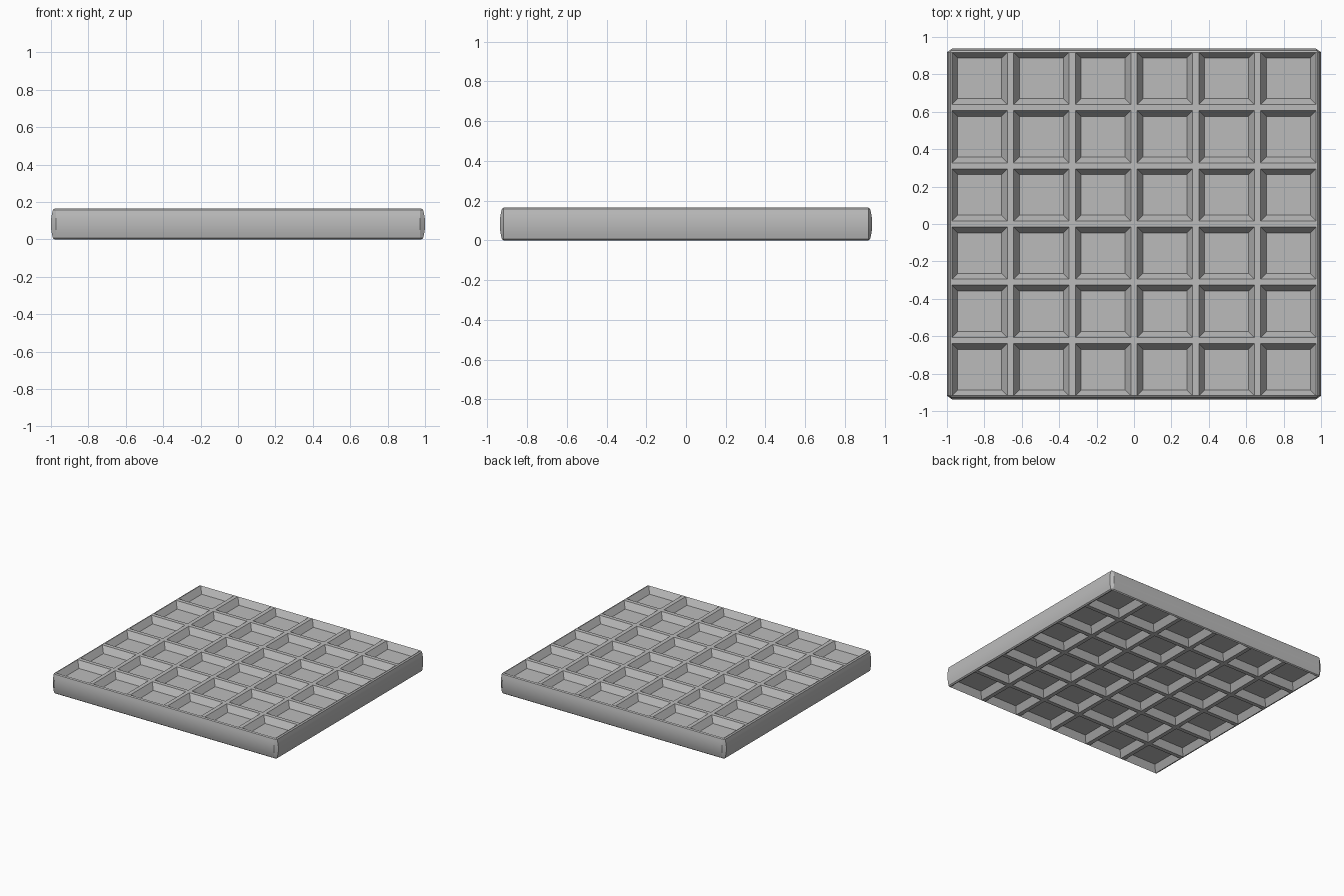
import bpy
import bmesh
import math

if "Cube" in bpy.data.objects:
    bpy.data.objects.remove(bpy.data.objects["Cube"], do_unlink=True)

COLS = 6
HEIGHT = 0.165
HALF_X, HALF_Y = 1.0, 0.937          # widest outline
EDGE_X, EDGE_Y = 0.974, 0.918        # outer edges of the pocket grid
RIDGE_X, RIDGE_Y = 0.033, 0.032      # ridges between pockets
POCKET_INSET, POCKET_DEPTH = 0.031, 0.05
# Rounded rim as (inset from outline, height), lower half mirrored to upper half
LOWER = [(0.019, 0.0), (0.010, 0.007), (0.005, 0.03), (0.0, 0.06)]
PROFILE = LOWER + [(i, HEIGHT - z) for i, z in reversed(LOWER)]


def breaks(edge, ridge):
    """Start and end of every pocket along one axis."""
    width = (2 * edge - (COLS - 1) * ridge) / COLS
    out = []
    for k in range(COLS):
        start = -edge + k * (width + ridge)
        out += [start, start + width]
    return out


xs, ys = breaks(EDGE_X, RIDGE_X), breaks(EDGE_Y, RIDGE_Y)
N = 2 * COLS + 1                     # last grid index, rim lines included
bm = bmesh.new()


def position(i, j, inset, z):
    x = [-HALF_X + inset] + xs + [HALF_X - inset]
    y = [-HALF_Y + inset] + ys + [HALF_Y - inset]
    return x[i], y[j], z


# Border walk without the four corner points, which leaves chamfered corners
border = [(i, 0) for i in range(1, N)] + [(N, j) for j in range(1, N)]
border += [(N - i, N) for i in range(1, N)] + [(0, N - j) for j in range(1, N)]

# Rounded side wall
rings = [{p: bm.verts.new(position(*p, inset, z)) for p in border}
         for inset, z in PROFILE]
for low, high in zip(rings, rings[1:]):
    for a, b in zip(border, border[1:] + border[:1]):
        bm.faces.new((low[a], low[b], high[b], high[a]))

# Ridge lattice on both sides, with sunken pockets
for ring, (inset, z), top in ((rings[0], PROFILE[0], False), (rings[-1], PROFILE[-1], True)):
    grid = dict(ring)
    for i in range(1, N):
        for j in range(1, N):
            grid[i, j] = bm.verts.new(position(i, j, inset, z))
    pockets = []
    for i in range(N):
        for j in range(N):
            cell = [(i, j), (i + 1, j), (i + 1, j + 1), (i, j + 1)]
            corners = [grid[c] for c in cell if c in grid]
            face = bm.faces.new(corners if top else corners[::-1])
            if i % 2 and j % 2:
                pockets.append(face)
    bm.normal_update()
    bmesh.ops.inset_individual(bm, faces=pockets, thickness=POCKET_INSET,
                               depth=-POCKET_DEPTH, use_even_offset=True)

bmesh.ops.recalc_face_normals(bm, faces=bm.faces[:])
mesh = bpy.data.meshes.new("gridded_slab")
bm.to_mesh(mesh)
bm.free()
slab = bpy.data.objects.new("gridded_slab", mesh)
bpy.context.collection.objects.link(slab)

# Single plain grey
grey = bpy.data.materials.new("plain_grey")
grey.use_nodes = True
colour = (0.5, 0.5, 0.5, 1.0)
grey.diffuse_color = colour
grey.node_tree.nodes["Principled BSDF"].inputs["Base Color"].default_value = colour
mesh.materials.append(grey)

bpy.ops.object.select_all(action="DESELECT")
slab.select_set(True)
bpy.context.view_layer.objects.active = slab
bpy.ops.object.shade_smooth_by_angle(angle=math.radians(30))
